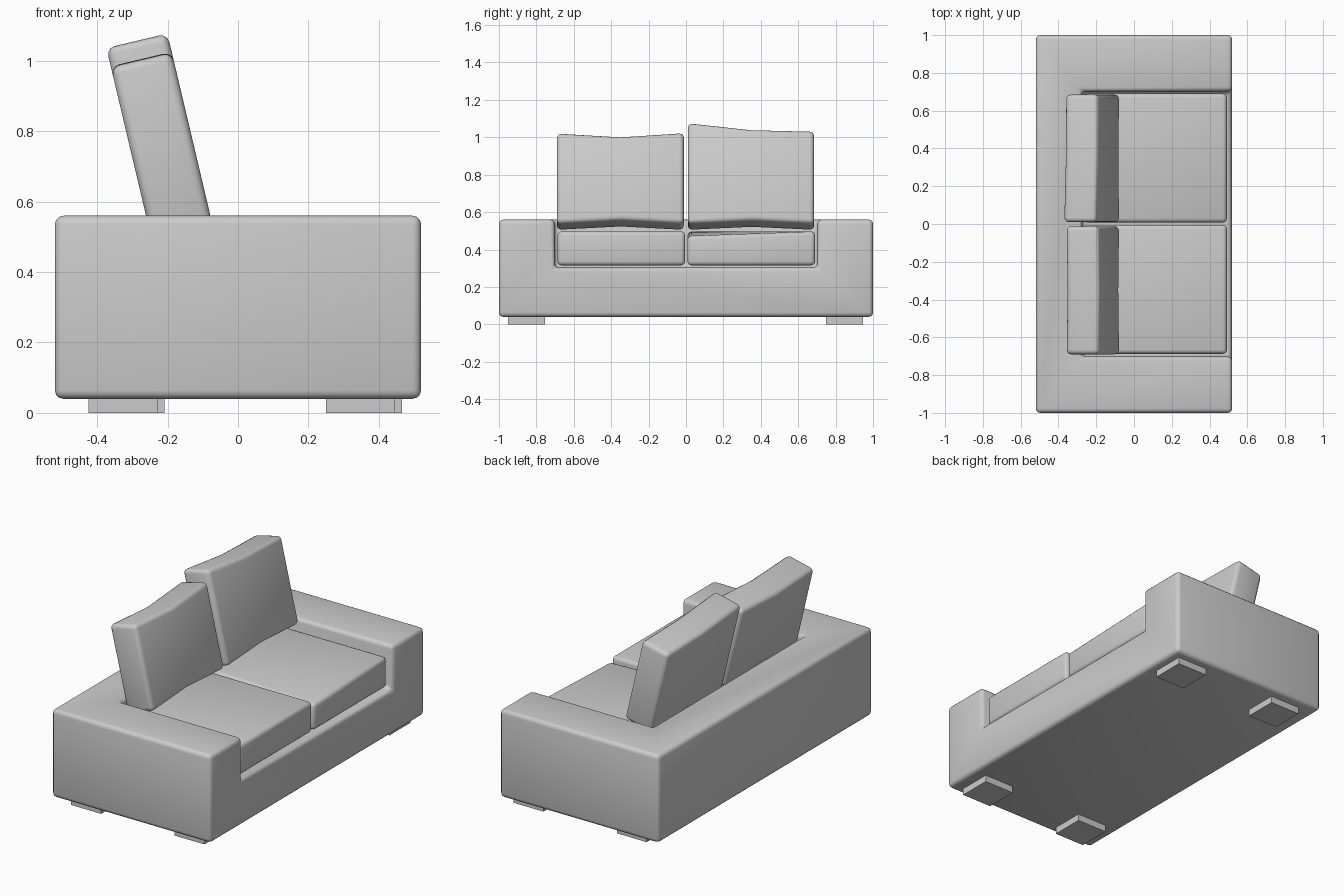
import bpy
from math import sin, cos, radians

if "Cube" in bpy.data.objects:
    bpy.data.objects.remove(bpy.data.objects["Cube"])


def loft(name, sections):
    """Solid from four-cornered (x, z) sections placed along y."""
    verts = [(x, y, z) for y, ring in sections for x, z in ring]
    n = len(sections)
    faces = [(0, 1, 2, 3), tuple(4 * (n - 1) + k for k in (3, 2, 1, 0))]
    for i in range(n - 1):
        a, b = 4 * i, 4 * i + 4
        for k in range(4):
            m = (k + 1) % 4
            faces.append((a + m, a + k, b + k, b + m))
    mesh = bpy.data.meshes.new(name)
    mesh.from_pydata(verts, [], faces)
    obj = bpy.data.objects.new(name, mesh)
    bpy.context.collection.objects.link(obj)
    return obj


def box(name, x0, x1, y0, y1, z0, z1):
    ring = [(x0, z0), (x1, z0), (x1, z1), (x0, z1)]
    return loft(name, [(y0, ring), (y1, ring)])


def finish(obj, width):
    """Round the edges and smooth the shading."""
    bev = obj.modifiers.new("round", "BEVEL")
    bev.width = width
    bev.segments = 3
    bev.limit_method = 'ANGLE'
    bev.angle_limit = radians(30)
    bpy.ops.object.select_all(action='DESELECT')
    bpy.context.view_layer.objects.active = obj
    obj.select_set(True)
    for mod in list(obj.modifiers):
        bpy.ops.object.modifier_apply(modifier=mod.name)
    bpy.ops.object.shade_smooth_by_angle(angle=radians(35))


# Frame: one block with the seat well cut out, open at +x
frame = box("sofa_frame", -0.52, 0.52, -0.997, 0.997, 0.04, 0.56)
cutter = box("well_cutter", -0.275, 0.8, -0.70, 0.70, 0.303, 0.9)
cutter.hide_render = True
cut = frame.modifiers.new("well", "BOOLEAN")
cut.object = cutter
cut.operation = 'DIFFERENCE'
cut.solver = 'EXACT'
finish(frame, 0.024)
bpy.data.objects.remove(cutter)

# Seat cushions; the second sags at its inner front corner
for name, y0, y1, h0 in (("seat_cushion_left", -0.687, -0.005, 0.497),
                         ("seat_cushion_right", 0.008, 0.69, 0.472)):
    ring = lambda h: [(-0.27, 0.315), (0.492, 0.315), (0.492, h), (-0.27, 0.497)]
    finish(loft(name, [(y0, ring(h0)), (y1, ring(0.497))]), 0.022)

# Back cushions: leaning boxes with wavy top and bottom edges
TILT, THICK = radians(13.3), 0.178


def lean_section(z_low, z_high):
    """z_low: lower back corner height, z_high: upper front corner height."""
    nx, nz = cos(TILT) * THICK, sin(TILT) * THICK

    def back(z):
        x = -0.247 - (z - 0.50) * sin(TILT) / cos(TILT)
        return (x, z)
    lo, hi = back(z_low), back(z_high - nz)
    return [lo, (lo[0] + nx, lo[1] + nz), (hi[0] + nx, hi[1] + nz), hi]


for name, stations in (
        ("back_cushion_left", ((-0.69, 0.50, 1.025), (-0.35, 0.518, 1.005),
                               (-0.012, 0.50, 1.027))),
        ("back_cushion_right", ((0.01, 0.50, 1.08), (0.35, 0.516, 1.043),
                                (0.685, 0.50, 1.035)))):
    finish(loft(name, [(y, lean_section(lo, hi)) for y, lo, hi in stations]), 0.024)

# Feet: flat square blocks
for side, y, dx in (("left", -0.853, 0.0), ("right", 0.847, 0.02)):
    for end, x in (("back", -0.425), ("front", 0.25)):
        box(f"{end}_{side}_foot", x + dx, x + dx + 0.196,
            y - 0.098, y + 0.098, 0.0, 0.042)

# Exact overall length
frame.scale.y = 1 / 0.997
